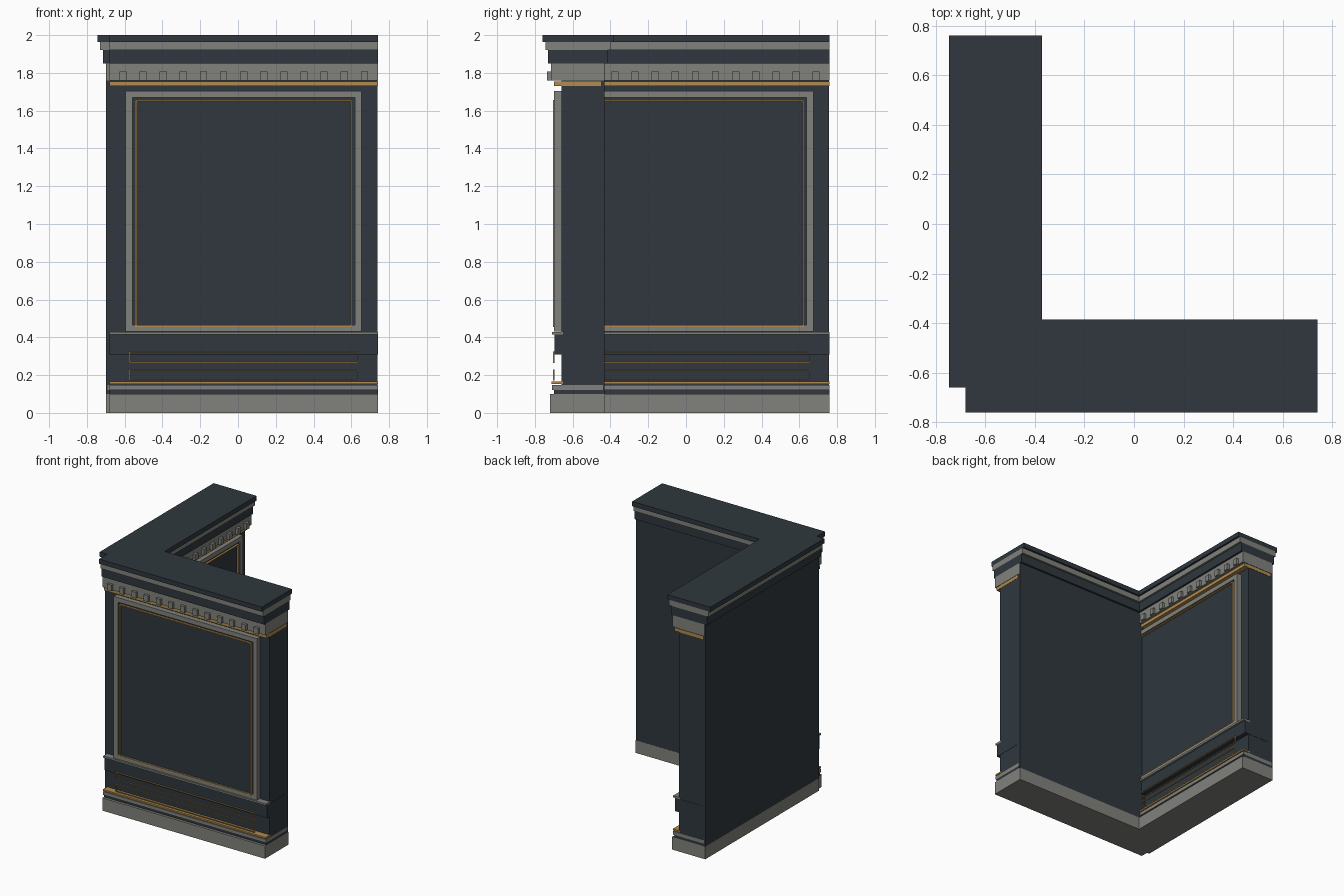
import bpy
import bmesh
from math import pi
from mathutils import Matrix, Vector

cube = bpy.data.objects.get("Cube")
if cube:
    bpy.data.objects.remove(cube, do_unlink=True)


def material(name, rgb):
    m = bpy.data.materials.new(name)
    m.use_nodes = True
    colour = (*rgb, 1)
    m.diffuse_color = colour
    bsdf = next(n for n in m.node_tree.nodes if n.type == 'BSDF_PRINCIPLED')
    bsdf.inputs["Base Color"].default_value = colour
    bsdf.inputs["Roughness"].default_value = 0.7
    return m


SLATE = material("dark slate", (0.029, 0.039, 0.048))
STONE = material("grey stone", (0.22, 0.225, 0.2))
GOLD = material("gold trim", (0.44, 0.26, 0.075))

HALF = 0.71      # half length of each wall run
BACK = -0.23     # back plane, measured outward from the wall face


def part(name, mat, boxes, place):
    """Join boxes (along, outward, height ranges) into one object."""
    bm = bmesh.new()
    for (u0, u1), (d0, d1), (z0, z1) in boxes:
        size = Matrix.Diagonal((u1 - u0, d1 - d0, z1 - z0, 1))
        mid = Vector((u0 + u1, -d0 - d1, z0 + z1)) / 2
        bmesh.ops.create_cube(bm, size=1, matrix=Matrix.Translation(mid) @ size)
    mesh = bpy.data.meshes.new(name)
    bm.to_mesh(mesh)
    bm.free()
    mesh.materials.append(mat)
    ob = bpy.data.objects.new(name, mesh)
    ob.matrix_world = place
    bpy.context.collection.objects.link(ob)


def frame(half, z0, z1, w, d0, d1):
    """Four bars around a rectangle."""
    d = (d0, d1)
    return [((-half, half), d, (z1 - w, z1)), ((-half, half), d, (z0, z0 + w)),
            ((-half, w - half), d, (z0 + w, z1 - w)),
            ((half - w, half), d, (z0 + w, z1 - w))]


# Full-length courses: name, material, back, front, bottom, top
COURSES = [
    ("plinth", STONE, BACK, 0.06, 0, 0.1),
    ("plinth_step", SLATE, -0.22, 0.04, 0.1, 0.12),
    ("plinth_moulding", STONE, -0.22, 0.05, 0.12, 0.147),
    ("lower_gold_line", GOLD, -0.01, 0.053, 0.153, 0.165),
    ("dado_band", SLATE, -0.2, 0.035, 0.31, 0.414),
    ("dado_rail", STONE, -0.01, 0.05, 0.414, 0.428),
    ("upper_gold_line", GOLD, -0.21, 0.04, 1.73, 1.755),
    ("frieze", STONE, -0.225, 0.055, 1.76, 1.85),
    ("crown_step", SLATE, BACK - 0.015, 0.07, 1.85, 1.92),
    ("crown_moulding", STONE, BACK - 0.03, 0.085, 1.92, 1.963),
    ("cap", SLATE, BACK - 0.045, 0.1, 1.963, 2.0),
]


def wall_run(prefix, place):
    def add(name, mat, boxes):
        part(prefix + "_" + name, mat, boxes, place)

    end = HALF - 0.002
    add("wall", SLATE, [((-end, end), (BACK + 0.001, 0), (0.05, 1.97))])
    for name, mat, d0, d1, z0, z1 in COURSES:
        add(name, mat, [((-HALF, HALF), (d0, d1), (z0, z1))])

    # Tooth blocks under the crown
    pitch, w = 0.1065, 0.019
    add("dentils", STONE, [((i * pitch - w, i * pitch + w), (0.05, 0.075), (1.76, 1.808))
                           for i in range(-6, 7)])

    # Large framed panel
    add("panel_frame", STONE, frame(0.625, 0.43, 1.705, 0.036, -0.01, 0.04))
    add("panel_field", SLATE, [((-0.59, 0.59), (-0.01, 0.03), (0.46, 1.67))])
    add("panel_bead", GOLD, frame(0.574, 0.456, 1.657, 0.008, 0.02, 0.045))

    # Two slim rectangles of gold trim near the foot
    add("lower_trim", GOLD, frame(0.606, 0.265, 0.325, 0.006, 0.036, 0.044)
        + frame(0.606, 0.172, 0.231, 0.006, 0.036, 0.044))


wall_run("front", Matrix.Translation((0.03, -0.66, 0)))
wall_run("side", Matrix.Translation((-0.47, 0.05, 0)) @ Matrix.Rotation(pi / 2, 4, 'Z'))
